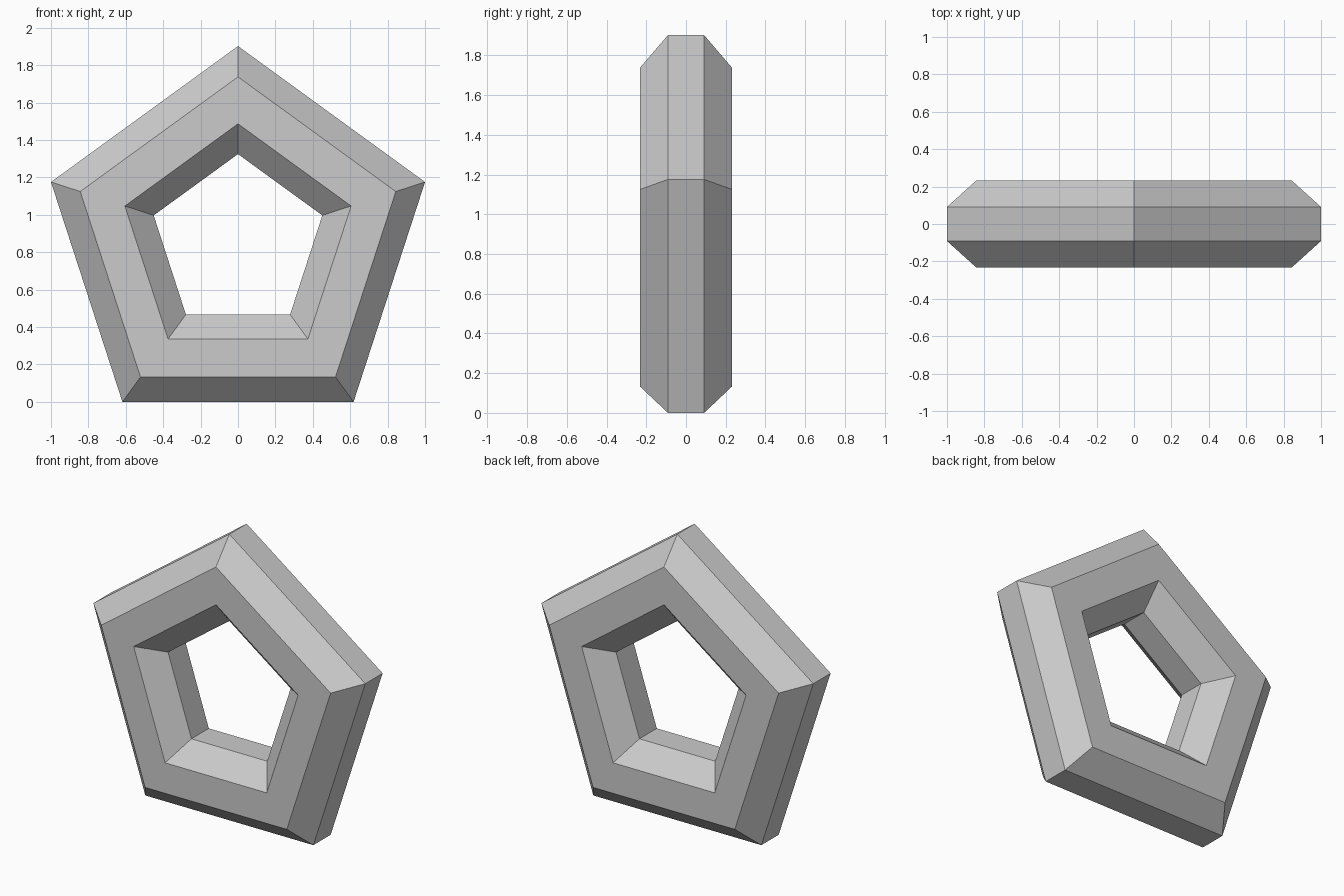
import bpy, bmesh
from math import sin, cos, pi

if "Cube" in bpy.data.objects:
    bpy.data.objects.remove(bpy.data.objects["Cube"])

SIDES = 5
R = 1 / sin(2 * pi / 5)          # outer corner radius for a 2-unit width
CZ = R * cos(pi / 5)             # ring centre height, bottom edge on z = 0

# Eight-sided cross-section: (corner radius, depth)
half = [(R, 0.091), (0.887, 0.232), (0.636, 0.232), (0.474, 0.091)]
profile = half + [(r, -y) for r, y in reversed(half)]

# Sweep the section around the pentagon
bm = bmesh.new()
rings = []
for i in range(SIDES):
    a = 2 * pi * i / SIDES
    rings.append([bm.verts.new((r * sin(a), y, CZ + r * cos(a))) for r, y in profile])
n = len(profile)
for i in range(SIDES):
    p, q = rings[i], rings[(i + 1) % SIDES]
    for j in range(n):
        k = (j + 1) % n
        bm.faces.new((p[j], p[k], q[k], q[j]))
bmesh.ops.recalc_face_normals(bm, faces=bm.faces)

mesh = bpy.data.meshes.new("pentagon_ring")
bm.to_mesh(mesh)
bm.free()
bpy.context.collection.objects.link(bpy.data.objects.new("pentagon_ring", mesh))
